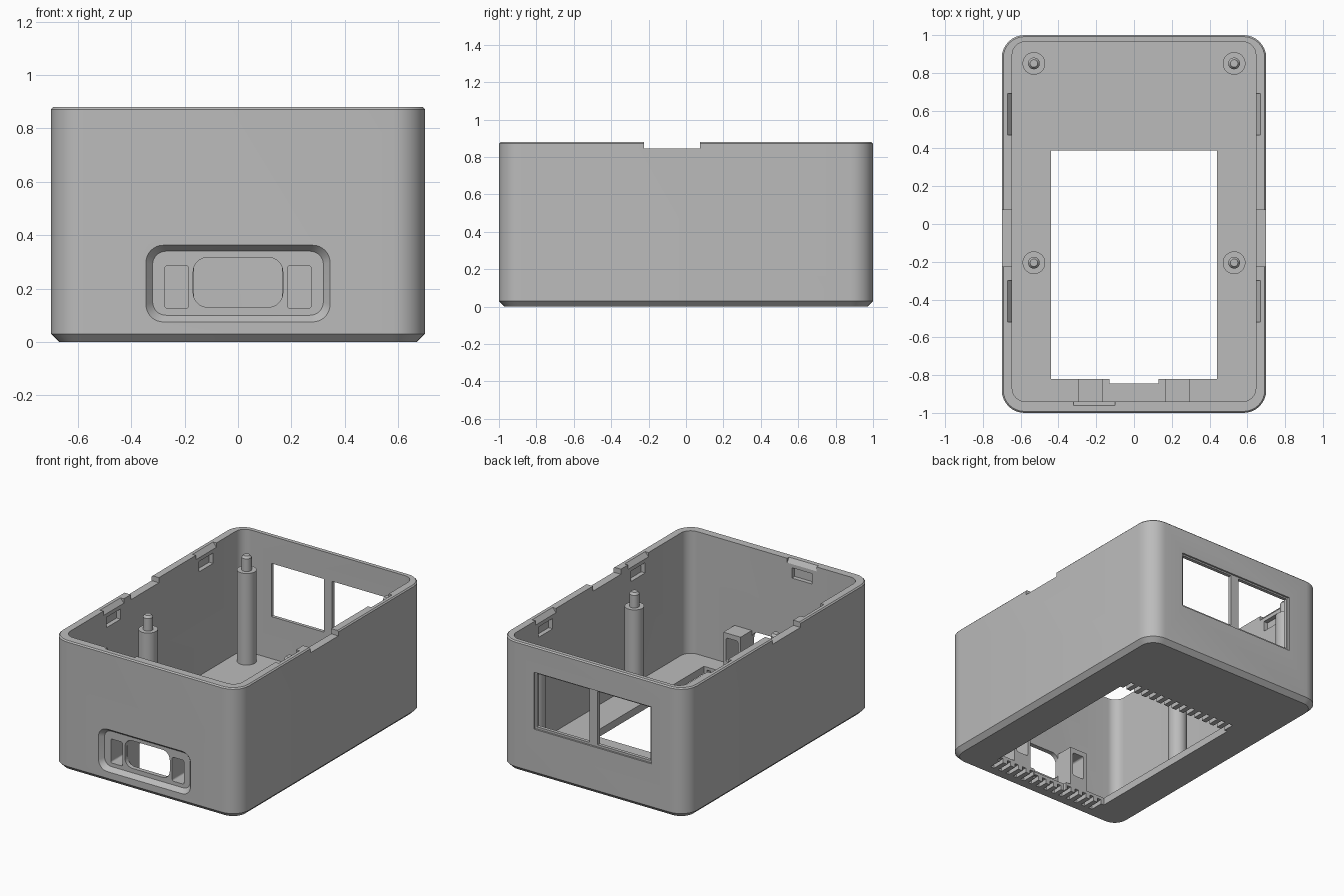
import bpy, bmesh, math

cube = bpy.data.objects.get("Cube")
if cube:
    bpy.data.objects.remove(cube, do_unlink=True)

grey = bpy.data.materials.new("matte_grey")
grey.use_nodes = True
grey.diffuse_color = (0.5, 0.5, 0.5, 1)
grey.node_tree.nodes["Principled BSDF"].inputs["Base Color"].default_value = grey.diffuse_color


def outline(u0, u1, v0, v1, r, steps=8):
    """Rectangle with rounded corners."""
    if r <= 0:
        return [(u0, v0), (u1, v0), (u1, v1), (u0, v1)]
    pts = []
    corners = [(u1 - r, v1 - r), (u0 + r, v1 - r), (u0 + r, v0 + r), (u1 - r, v0 + r)]
    for q, (cu, cv) in enumerate(corners):
        for i in range(steps + 1):
            a = (q + i / steps) * math.pi / 2
            pts.append((cu + r * math.cos(a), cv + r * math.sin(a)))
    return pts


def loft(name, layers, axis="Z"):
    """Solid through rounded rectangles (level, u0, u1, v0, v1, r) along an axis."""
    bm = bmesh.new()
    rings = []
    for level, *rect in layers:
        rings.append([bm.verts.new((u, v, level) if axis == "Z" else (u, level, v))
                      for u, v in outline(*rect)])
    n = len(rings[0])
    for a, b in zip(rings, rings[1:]):
        for i in range(n):
            j = (i + 1) % n
            bm.faces.new((a[i], a[j], b[j], b[i]))
    bm.faces.new(rings[0])
    bm.faces.new(rings[-1])
    bmesh.ops.remove_doubles(bm, verts=bm.verts, dist=1e-5)
    bmesh.ops.recalc_face_normals(bm, faces=bm.faces)
    mesh = bpy.data.meshes.new(name)
    bm.to_mesh(mesh)
    bm.free()
    mesh.materials.append(grey)
    ob = bpy.data.objects.new(name, mesh)
    bpy.context.collection.objects.link(ob)
    return ob


def block(name, x0, x1, y0, y1, z0, z1):
    return loft(name, [(z0, x0, x1, y0, y1, 0), (z1, x0, x1, y0, y1, 0)])


def activate(ob):
    bpy.ops.object.select_all(action="DESELECT")
    ob.select_set(True)
    bpy.context.view_layer.objects.active = ob


def cut(ob, cutter):
    mod = ob.modifiers.new("cut", "BOOLEAN")
    mod.operation = "DIFFERENCE"
    mod.solver = "EXACT"
    mod.object = cutter
    activate(ob)
    bpy.ops.object.modifier_apply(modifier=mod.name)
    bpy.data.objects.remove(cutter, do_unlink=True)


def smooth(ob):
    activate(ob)
    bpy.ops.object.shade_smooth_by_angle(angle=math.radians(25))


# Outer shell with chamfered base and rim
def shell_layer(z, inset):
    return (z, inset - 0.7, 0.7 - inset, inset - 1, 1 - inset, 0.12 - inset)


case = loft("case_shell", [shell_layer(0, 0.03), shell_layer(0.03, 0),
                           shell_layer(0.872, 0), shell_layer(0.88, 0.008)])
cut(case, loft("cavity", [(z, -0.645, 0.645, -0.94, 0.965, 0.07) for z in (0.05, 1)]))

# Floor opening with a small bay at the front
cut(case, block("floor_opening", -0.44, 0.44, -0.82, 0.39, -0.1, 0.1))
cut(case, block("floor_bay", -0.13, 0.13, -0.845, -0.7, -0.1, 0.1))

# Comb of grooves in the underside at both ends of the opening
for i in range(14):
    x = (i - 6.5) * 0.062
    cut(case, block("groove", x - 0.014, x + 0.014, 0.38, 0.47, -0.1, 0.03))
    cut(case, block("groove", x - 0.014, x + 0.014, -0.91, -0.81, -0.1, 0.03))

# Rim notches, clip pockets and lead-in chamfers on the side walls
cut(case, block("rim_notch", -1, 1, -0.225, 0.075, 0.845, 1))
for s in (-1, 1):
    for y in (-0.41, 0.58):
        cut(case, block("clip_pocket", s * 0.6, s * 0.675, y - 0.075, y + 0.075, 0.755, 0.825))
        cut(case, loft("clip_lead_in", [
            (0.85, s * 0.6, s * 0.645, y - 0.11, y + 0.11, 0),
            (0.91, s * 0.6, s * 0.695, y - 0.11, y + 0.11, 0)]))

# Clip pocket and lead-in on the front wall
cut(case, block("clip_pocket", -0.285, -0.135, -0.97, -0.9, 0.755, 0.825))
cut(case, loft("clip_lead_in", [(0.85, -0.32, -0.1, -0.94, -0.9, 0),
                                (0.91, -0.32, -0.1, -0.98, -0.9, 0)]))

# Rear windows: shallow recess and two openings beside a mullion
cut(case, block("window_recess", -0.44, 0.44, 0.988, 1.1, 0.32, 0.705))
for s in (-1, 1):
    cut(case, block("window", s * 0.03, s * 0.425, 0.9, 1.1, 0.335, 0.695))

# Tapered front port recess and central opening
cut(case, loft("port_recess", [(-1.03, -0.37, 0.37, 0.05, 0.385, 0.08),
                               (-0.97, -0.32, 0.32, 0.1, 0.34, 0.05)], "Y"))
cut(case, loft("port_opening", [(y, -0.168, 0.168, 0.13, 0.317, 0.055)
                                for y in (-1.1, -0.9)], "Y"))


def side_hole():
    return loft("side_hole", [(y, s * 0.23 - 0.044, s * 0.23 + 0.044, 0.125, 0.287, 0.012)
                              for y in (-1.1, -0.7)], "Y")


# Hollow brackets behind the two side holes
for s, side in ((1, "left"), (-1, "right")):
    cut(case, side_hole())
    bracket = block("port_bracket_" + side, s * 0.165, s * 0.295, -0.945, -0.82, 0.04, 0.32)
    cut(bracket, side_hole())
smooth(case)

# Standoff posts with chamfered pins
for x, side in ((0.53, "left"), (-0.53, "right")):
    for y, end in ((-0.205, "front"), (0.85, "rear")):
        profile = [(0.04, 0.06), (0.67, 0.06), (0.67, 0.031), (0.755, 0.031), (0.77, 0.02)]
        post = loft(f"standoff_post_{end}_{side}",
                    [(z, x - r, x + r, y - r, y + r, r) for z, r in profile])
        smooth(post)
